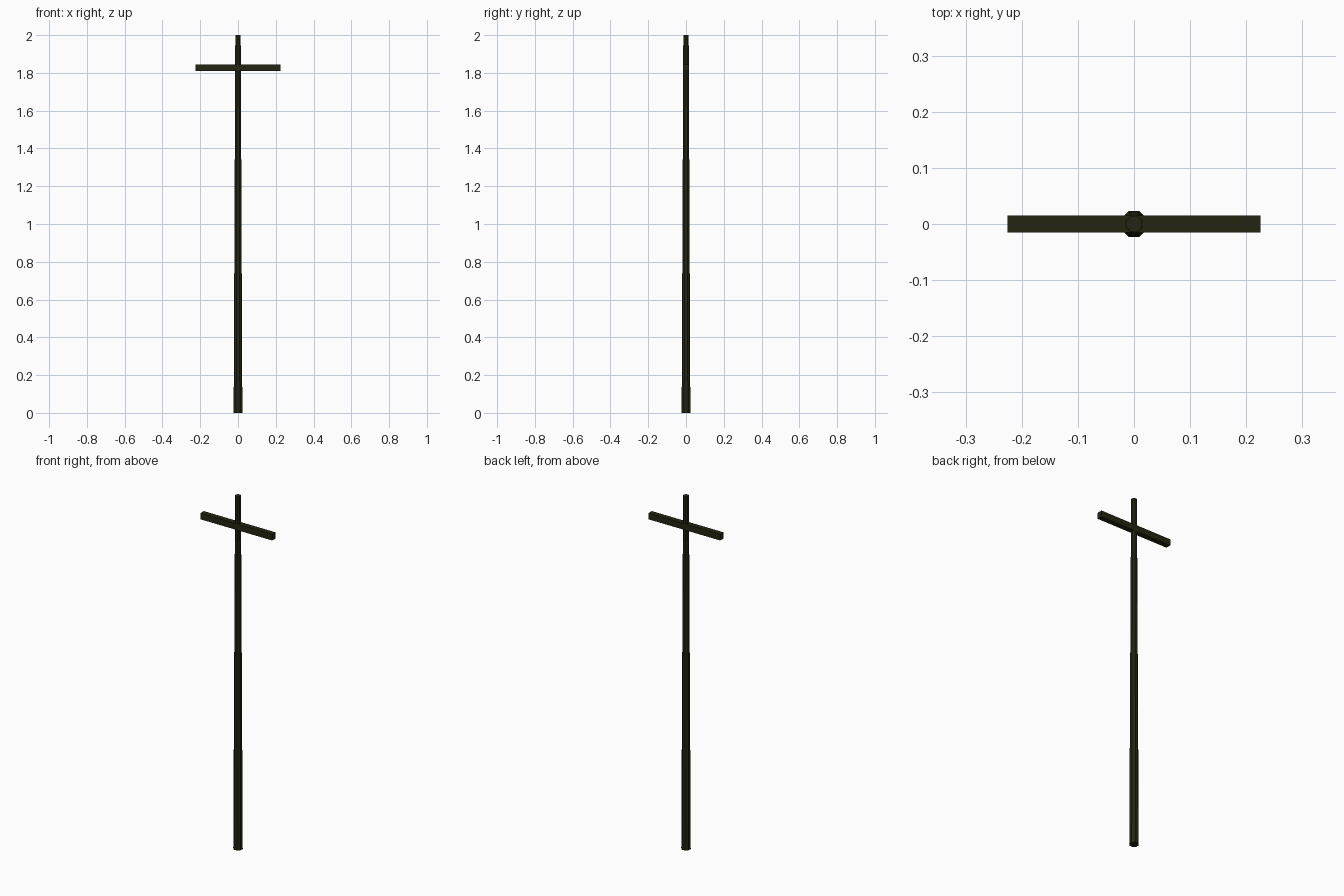
import bpy, math

if "Cube" in bpy.data.objects:
    bpy.data.objects.remove(bpy.data.objects["Cube"])

# One dark weathered-wood colour
wood = bpy.data.materials.new("dark wood")
wood.diffuse_color = (0.018, 0.018, 0.006, 1)
wood.use_nodes = True
wood.node_tree.nodes["Principled BSDF"].inputs["Base Color"].default_value = wood.diffuse_color

# Tapered pole
bpy.ops.mesh.primitive_cone_add(vertices=8, radius1=0.025, radius2=0.0155, depth=2,
                                location=(0, 0, 1), rotation=(0, 0, math.pi / 8))
pole = bpy.context.object
pole.name = "pole"
pole.data.materials.append(wood)

# Crossarm through the pole near the top
bpy.ops.mesh.primitive_cube_add(size=1, location=(0, 0, 1.828))
arm = bpy.context.object
arm.name = "crossarm"
arm.scale = (0.45, 0.03, 0.035)
arm.data.materials.append(wood)
